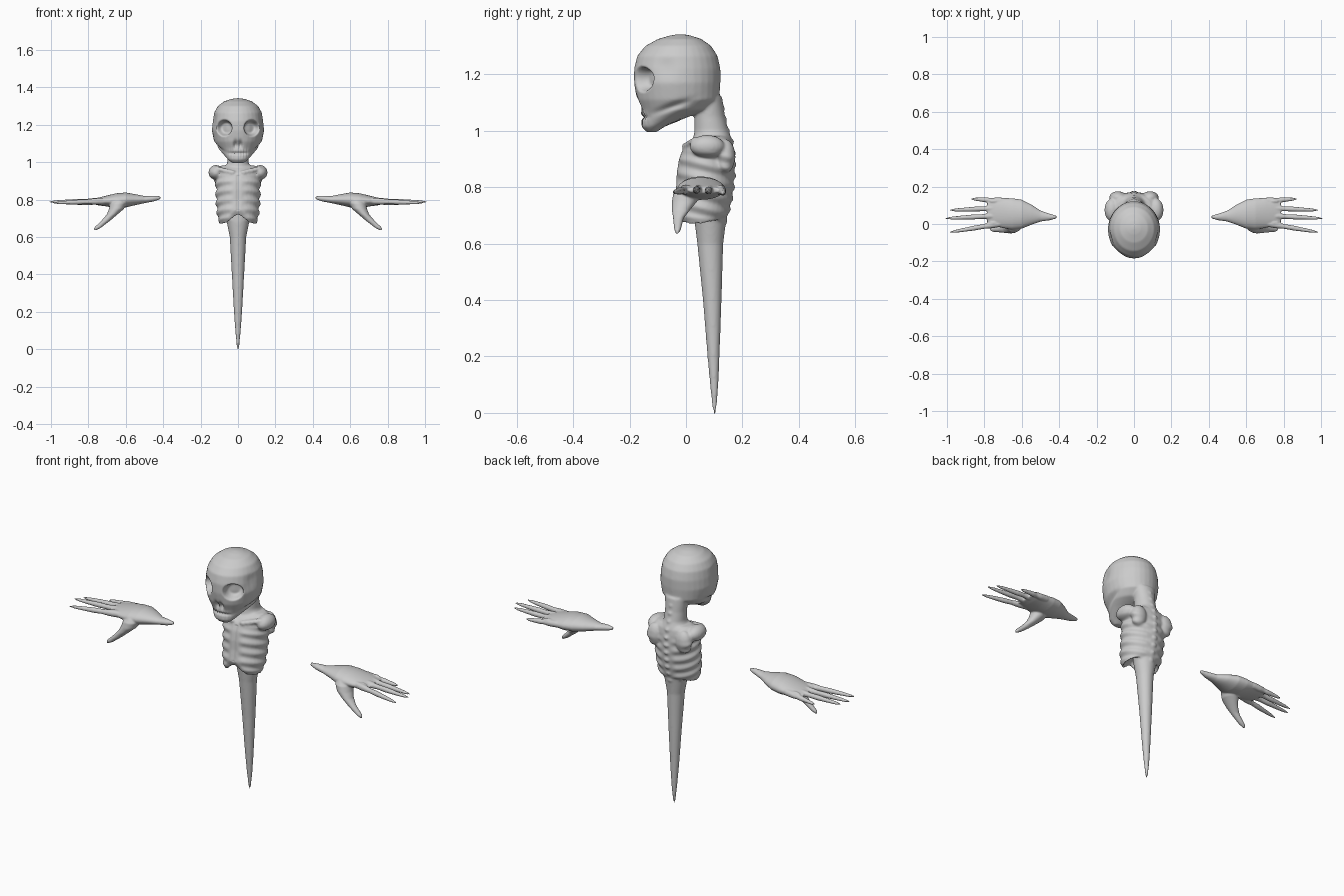
import bpy, bmesh
from math import sin, cos, pi, exp
from mathutils import Matrix, Vector


def loft(bm, axis, sections, warp=None, n=32):
    """Skin elliptical sections (t, a0, a1, b0, b1) stacked along the x or z axis."""
    rings = []
    for t, a0, a1, b0, b1 in sections:
        ring = []
        for i in range(n):
            a = (a0 + a1) / 2 + (a1 - a0) / 2 * cos(2 * pi * i / n)
            b = (b0 + b1) / 2 + (b1 - b0) / 2 * sin(2 * pi * i / n)
            co = Vector((a, b, t) if axis == 'z' else (t, a, b))
            ring.append(bm.verts.new(warp(co) if warp else co))
        rings.append(ring)
    for r, s in zip(rings, rings[1:]):
        for i in range(n):
            j = (i + 1) % n
            bm.faces.new((r[i], r[j], s[j], s[i]))
    bm.faces.new(rings[0][::-1])
    bm.faces.new(rings[-1])


def column(bm, rows, warp=None):
    """Symmetric upright form: rows of (z, y front, y back, half width)."""
    loft(bm, 'z', [(z, -w, w, yf, yb) for z, yf, yb, w in rows], warp)


def blob(bm, center, radii):
    m = Matrix.Translation(center) @ Matrix.Diagonal((*radii, 1))
    bmesh.ops.create_uvsphere(bm, u_segments=20, v_segments=12, radius=1, matrix=m)


def fuse(name, bm, voxel, smooth):
    """Merge overlapping forms into one smooth sculpted skin."""
    bmesh.ops.recalc_face_normals(bm, faces=bm.faces)
    me = bpy.data.meshes.new(name)
    bm.to_mesh(me)
    bm.free()
    ob = bpy.data.objects.new(name, me)
    bpy.context.collection.objects.link(ob)
    mod = ob.modifiers.new("fuse", 'REMESH')
    mod.mode, mod.voxel_size = 'VOXEL', voxel
    mod = ob.modifiers.new("soften", 'SMOOTH')
    mod.factor, mod.iterations = 0.5, smooth
    dg = bpy.context.evaluated_depsgraph_get()
    new = bpy.data.meshes.new_from_object(ob.evaluated_get(dg))
    ob.modifiers.clear()
    ob.data = new
    new.shade_smooth()
    return ob


# ---- body: skull, neck, ribcage and tapering spine tail ----
bm = bmesh.new()
column(bm, [(0.995, -.14, -.105, .03), (1.015, -.158, -.075, .055), (1.05, -.156, .01, .085),
            (1.075, -.16, .08, .108), (1.11, -.175, .118, .128), (1.17, -.184, .122, .14),
            (1.22, -.184, .122, .136), (1.265, -.173, .112, .128), (1.30, -.145, .09, .108),
            (1.325, -.1, .055, .075), (1.338, -.055, .015, .035), (1.342, -.03, -.01, .01)])
column(bm, [(.92, .02, .165, .085), (.97, .025, .163, .07), (1.0, .03, .15, .056),
            (1.05, .03, .138, .055), (1.12, .04, .128, .06)])


def rib_arch(co):
    if co.z < .73 and co.y < .06:
        co.z += .05 * exp(-(co.x / .045) ** 2)
    elif co.z < .69:
        co.z += .3 * (co.y - .06)
    return co


column(bm, [(.74, .0, .12, .05), (.69, -.015, .125, .085), (.665, -.03, .135, .098),
            (.70, -.046, .148, .108), (.75, -.044, .16, .114), (.80, -.036, .167, .118),
            (.85, -.034, .171, .118), (.90, -.026, .171, .121), (.94, -.01, .167, .126),
            (.965, .015, .162, .118), (.982, .04, .15, .09)], rib_arch)
column(bm, [(-.006, .098, .104, .003), (.02, .093, .109, .008), (.1, .085, .115, .015),
            (.2, .076, .119, .022), (.4, .06, .126, .033), (.6, .04, .132, .044),
            (.68, .03, .142, .06), (.73, .03, .15, .08), (.8, .04, .15, .08)])
for s in (-1, 1):
    # shoulder, shoulder blade, collar bone
    blob(bm, (s * .118, .075, .945), (.04, .062, .04))
    blob(bm, (s * .085, .14, .91), (.045, .035, .06))
    for k in range(5):
        blob(bm, (s * (.03 + .02 * k), .0 + .008 * k, .945 + .005 * k), (.018, .016, .013))
# vertebrae
for z, y in [(.68, .13), (.72, .142), (.76, .152), (.80, .158), (.84, .161), (.88, .162),
             (.92, .16), (.96, .153), (1.0, .138), (1.04, .128), (1.08, .12)]:
    blob(bm, (0, y, z), (.018, .018, .014))
body = fuse("body", bm, .0055, 7)

# carve sockets, nose, mouth, temples, cheeks and ribs
for v in body.data.vertices:
    x, y, z = v.co
    ax = abs(x)
    sx = 1 if x > 0 else -1
    if z > 1.0 and y < -.02:
        eye = exp(-(((ax - .074) / .036) ** 2 + ((z - 1.183) / .039) ** 2) ** 4)
        nose = exp(-((ax - .012) / .011) ** 2 - ((z - 1.095) / .02) ** 2)
        mouth = exp(-(x / .05) ** 4 - ((z - 1.048) / .006) ** 2)
        teeth = .003 * sin(x * 420) * exp(-(x / .05) ** 4 - ((z - 1.05) / .025) ** 2)
        v.co.y += .045 * eye + .02 * nose + .01 * mouth + teeth
        v.co.x -= sx * .015 * eye
    if z > 1.0 and ax > .03:
        temple = exp(-((y + .07) / .035) ** 2 - ((z - 1.225) / .035) ** 2)
        cheek = exp(-((z - 1.085 - .35 * (y + .05)) / .013) ** 2 - ((y + .05) / .06) ** 2)
        v.co.x -= sx * (.007 * temple + .012 * cheek)
    if .68 < z < .93 and ax > .02:
        fade = min(1, (ax - .02) / .03) * min(1, (z - .68) / .02) * min(1, (.93 - z) / .03)
        d = .0045 * fade * sin(2 * pi * (z + .25 * y) / .052)
        v.co.x += sx * d * min(1, ax / .1)
        v.co.y += d * (1 if y > .07 else -1) * max(0, 1 - ax / .11)
    if .74 < z < .93 and y < .03:
        v.co.y += .006 * exp(-(x / .008) ** 2)

# ---- floating hands: palm, four fingers, thumb ----
bm = bmesh.new()
loft(bm, 'x', [(.415, .03, .045, .802, .818), (.45, .02, .055, .79, .821), (.5, .013, .072, .781, .819),
               (.55, -.005, .105, .77, .829), (.6, -.025, .13, .758, .838), (.65, -.03, .138, .755, .834),
               (.7, -.022, .139, .763, .822), (.75, -.01, .136, .77, .81), (.785, .005, .125, .778, .801)])
for base, tip, length, z1 in [(.122, .134, .87, .777), (.086, .074, .985, .784),
                              (.046, .03, 1.008, .788), (.006, -.044, .985, .782)]:
    rows = []
    for f, r in [(0, .018), (.25, .017), (.4, .0125), (.55, .0135), (.75, .0105), (.9, .008), (1, .003)]:
        x = .69 + (length - .69) * f
        y = base + (tip - base) * f
        z = .793 + (z1 - .793) * f
        rows.append((x, y - r, y + r, z - r, z + r))
    loft(bm, 'x', rows, n=16)
    blob(bm, (.745, base, .797), (.03, .012, .012))
loft(bm, 'z', [(.636, .758, .77, -.036, -.026), (.65, .732, .769, -.042, -.018),
               (.69, .68, .728, -.046, -.008), (.72, .645, .702, -.05, .015),
               (.75, .61, .69, -.05, .04), (.78, .595, .685, -.045, .06), (.8, .6, .67, -.03, .06)])
hands = fuse("hands", bm, .004, 4)
hands.modifiers.new("mirror", 'MIRROR').use_axis[0] = True
